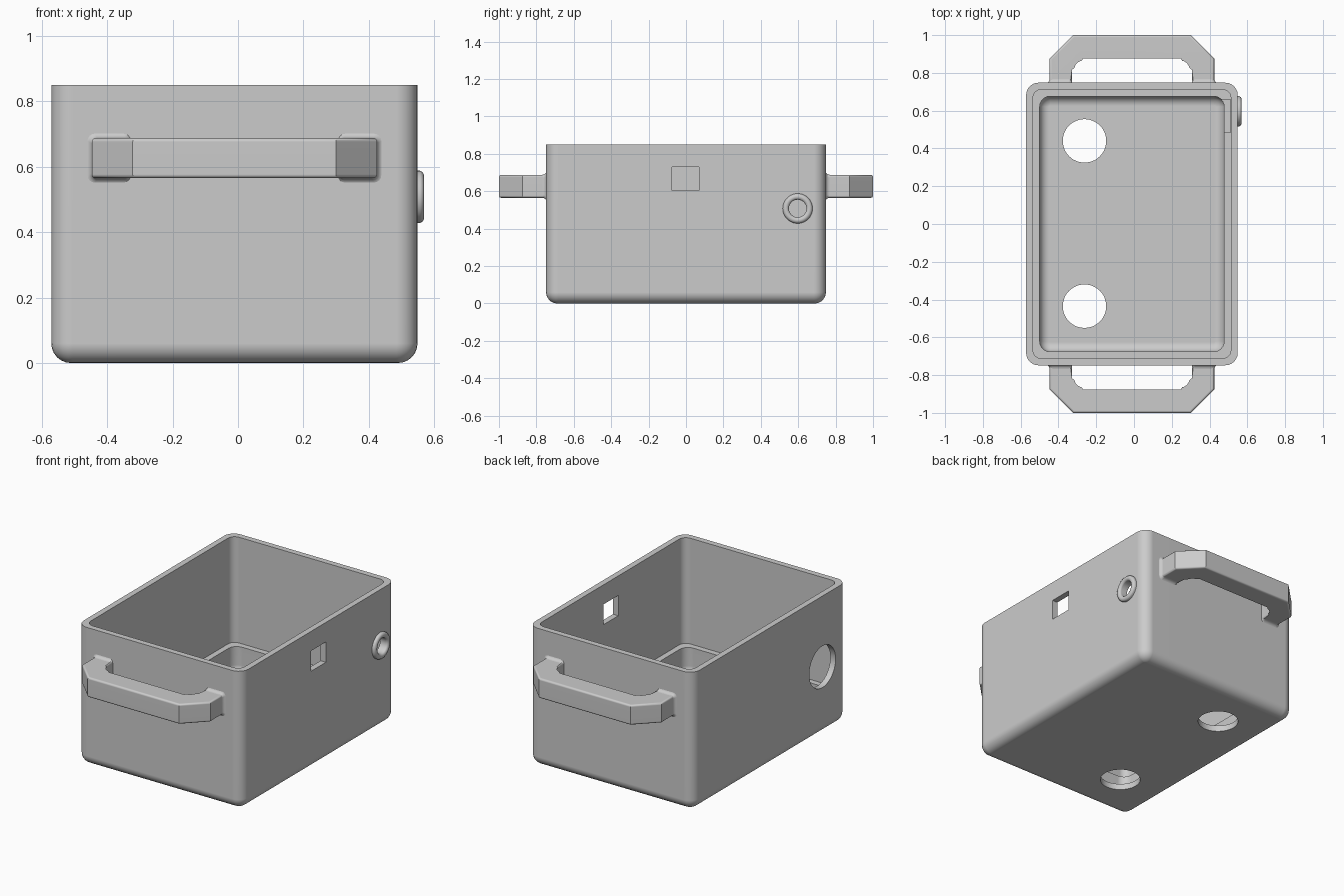
import bpy, bmesh, math
from mathutils import Matrix, Vector

if "Cube" in bpy.data.objects:
    bpy.data.objects.remove(bpy.data.objects["Cube"], do_unlink=True)

CX, HALF_X, HALF_Y, TOP = -0.011, 0.56, 0.748, 0.85

grey = bpy.data.materials.new("plain grey")
grey.use_nodes = True
grey.diffuse_color = (0.6, 0.6, 0.6, 1)
grey.node_tree.nodes["Principled BSDF"].inputs["Base Color"].default_value = (0.6, 0.6, 0.6, 1)


def add_object(name, bm):
    bmesh.ops.recalc_face_normals(bm, faces=bm.faces)
    mesh = bpy.data.meshes.new(name)
    bm.to_mesh(mesh)
    bm.free()
    mesh.materials.append(grey)
    obj = bpy.data.objects.new(name, mesh)
    bpy.context.collection.objects.link(obj)
    return obj


def smooth(obj, angle=35):
    bpy.ops.object.select_all(action='DESELECT')
    obj.select_set(True)
    bpy.context.view_layer.objects.active = obj
    bpy.ops.object.shade_smooth_by_angle(angle=math.radians(angle))
    mod = obj.modifiers.new("even_shading", 'WEIGHTED_NORMAL')
    mod.keep_sharp = True


def rounded_rect(hx, hy, r, steps=6):
    pts = []
    for k, (sx, sy) in enumerate(((1, 1), (-1, 1), (-1, -1), (1, -1))):
        for i in range(steps + 1):
            a = math.pi / 2 * (k + i / steps)
            pts.append((sx * (hx - r) + r * math.cos(a), sy * (hy - r) + r * math.sin(a)))
    return pts


def loft(bm, rings, cap=True, closed=False):
    loops = [[bm.verts.new(p) for p in ring] for ring in rings]
    pairs = list(zip(loops, loops[1:]))
    if closed:
        pairs.append((loops[-1], loops[0]))
    for a, b in pairs:
        for i in range(len(a)):
            j = (i + 1) % len(a)
            bm.faces.new((a[i], a[j], b[j], b[i]))
    if cap:
        bm.faces.new(loops[0])
        bm.faces.new(loops[-1])


# Tub: rounded rectangles lofted up the outside and down the inside
R = 0.06
STEPS = 6
sections = []      # inset, height, corner radius
for i in range(STEPS + 1):
    a = math.pi / 2 * i / STEPS
    inset = R * (1 - math.sin(a))
    sections.append((inset, R * (1 - math.cos(a)), R + 0.005 - inset))
sections += [(0, TOP, 0.065), (0.036, TOP, 0.045), (0.036, 0.2, 0.045), (0.072, 0.2, 0.055)]
for i in range(STEPS + 1):
    a = math.pi / 2 * i / STEPS
    inset = 0.05 * (1 - math.cos(a))
    sections.append((0.072 + inset, 0.087 - 0.05 * math.sin(a), 0.055 - inset))
bm = bmesh.new()
loft(bm, [[(CX + x, y, z) for x, y in rounded_rect(HALF_X - d, HALF_Y - d, r)]
          for d, z, r in sections])
tub = add_object("tub", bm)


# Openings
def cut(cutter):
    cutter.hide_render = True
    mod = tub.modifiers.new("opening", 'BOOLEAN')
    mod.operation = 'DIFFERENCE'
    mod.solver = 'EXACT'
    mod.object = cutter
    bpy.context.view_layer.objects.active = tub
    bpy.ops.object.modifier_apply(modifier=mod.name)
    bpy.data.objects.remove(cutter, do_unlink=True)


def round_cutter(centre, radius, axis):
    bm = bmesh.new()
    turn = Matrix.Rotation(math.pi / 2, 4, 'Y') if axis == 'X' else Matrix()
    bmesh.ops.create_cone(bm, cap_ends=True, segments=48, radius1=radius, radius2=radius,
                          depth=0.2, matrix=Matrix.Translation(centre) @ turn)
    return add_object("round_cutter", bm)


def box_cutter(low, high):
    low, high = Vector(low), Vector(high)
    bm = bmesh.new()
    bmesh.ops.create_cube(bm, size=1, matrix=Matrix.Translation((low + high) / 2)
                          @ Matrix.Diagonal((*(high - low), 1)))
    return add_object("box_cutter", bm)


for y in (-0.435, 0.44):
    cut(round_cutter((-0.262, y, 0), 0.115, 'Z'))           # drain holes
cut(round_cutter((-0.57, -0.51, 0.415), 0.128, 'X'))        # large side port
cut(round_cutter((0.55, 0.597, 0.505), 0.05, 'X'))          # grommet hole
cut(box_cutter((0.45, -0.075, 0.605), (0.65, 0.07, 0.73)))  # square window
cut(box_cutter((0.46, 0.485, 0.15), (0.512, 0.66, 0.25)))   # notch in the inner ledge
smooth(tub)

# Grommet ring turned around the x axis
profile = [(0.518, 0.047), (0.556, 0.047), (0.564, 0.05), (0.569, 0.058), (0.569, 0.067),
           (0.565, 0.075), (0.557, 0.08), (0.518, 0.08)]
bm = bmesh.new()
loft(bm, [[(x, 0.597 + r * math.cos(t * math.pi / 20), 0.508 + r * math.sin(t * math.pi / 20))
           for t in range(40)] for x, r in profile], cap=False, closed=True)
smooth(add_object("grommet_ring", bm), 50)

# Handles: chamfered bar outline with a rounded grip opening, plus flared feet
LOW, HIGH = 0.565, 0.688
OUT, IN, GRIP, FILLET = 0.436, 0.317, 0.877, 0.06


def handle(name, side):
    root = HALF_Y - 0.015
    half = [(OUT, root), (OUT, 0.875), (0.311, 1.0)]
    outline = half + [(-x, y) for x, y in reversed(half)]
    arc = []
    for i in range(9):
        a = math.pi / 2 * i / 8
        arc.append((IN - FILLET + FILLET * math.cos(a), GRIP - FILLET + FILLET * math.sin(a)))
    inner = [(IN, root)] + arc
    outline += [(-x, y) for x, y in inner] + list(reversed(inner))
    bm = bmesh.new()
    loft(bm, [[(CX + x, side * y, z) for x, y in outline] for z in (LOW, HIGH)])
    rims = [e for e in bm.edges if abs(e.verts[0].co.z - e.verts[1].co.z) < 1e-5
            and max(abs(v.co.y) for v in e.verts) > root + 0.001]
    bmesh.ops.bevel(bm, geom=rims, offset=0.016, offset_type='OFFSET', segments=4,
                    profile=0.5, affect='EDGES', clamp_overlap=True)
    smooth(add_object(name, bm))

    for label, sx in (("right", -1), ("left", 1)):
        bm = bmesh.new()
        rings = []
        for i in range(6):
            a = math.pi / 2 * i / 5
            flare = 0.022 * (1 - math.sin(a))
            y = HALF_Y - 0.002 + 0.022 * (1 - math.cos(a))
            hx, hz = (OUT - IN + flare) / 2, (HIGH - LOW) / 2 + flare
            mid = (OUT + IN + flare) / 2
            rings.append([(CX + sx * (mid + u), side * y, (LOW + HIGH) / 2 + w)
                          for u, w in rounded_rect(hx, hz, 0.016 + flare * 0.5, 4)])
        loft(bm, rings)
        smooth(add_object(f"{name}_{label}_foot", bm))


handle("front_handle", -1)
handle("back_handle", 1)
